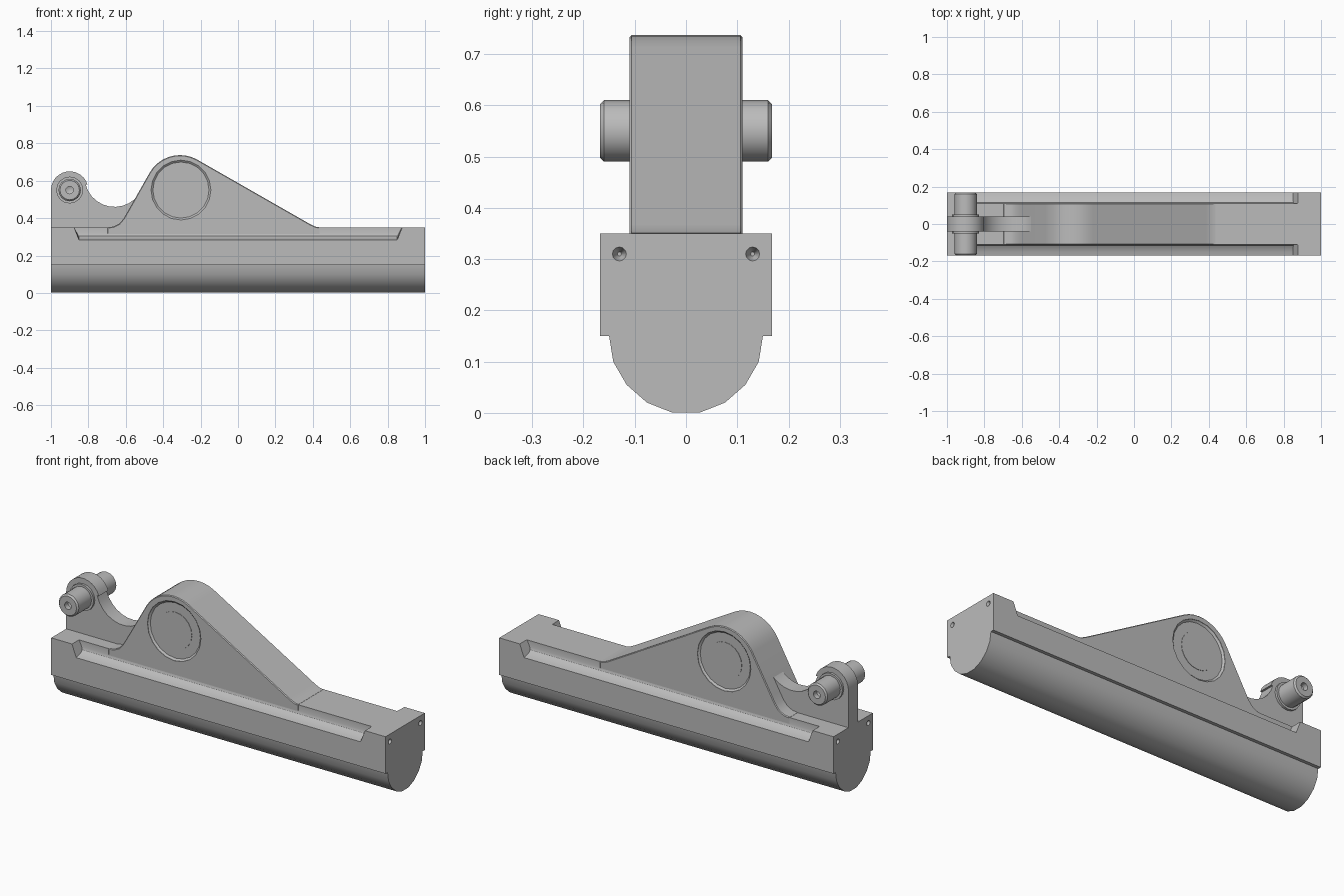
import bpy, bmesh, math
from mathutils import Matrix, Vector

cube = bpy.data.objects.get("Cube")
if cube:
    bpy.data.objects.remove(cube, do_unlink=True)

GREY = (0.5, 0.5, 0.5, 1)
metal = bpy.data.materials.new("plain grey metal")
metal.use_nodes = True
metal.diffuse_color = GREY
for node in metal.node_tree.nodes:
    if node.type == 'BSDF_PRINCIPLED':
        node.inputs["Base Color"].default_value = GREY


def finish(name, bm):
    bmesh.ops.recalc_face_normals(bm, faces=bm.faces[:])
    mesh = bpy.data.meshes.new(name)
    bm.to_mesh(mesh)
    bm.free()
    mesh.materials.append(metal)
    ob = bpy.data.objects.new(name, mesh)
    bpy.context.collection.objects.link(ob)
    return ob


def loft(name, near, far):
    """Solid between two matching outlines."""
    bm = bmesh.new()
    a = [bm.verts.new(p) for p in near]
    b = [bm.verts.new(p) for p in far]
    bm.faces.new(a)
    bm.faces.new(b[::-1])
    for i in range(len(a)):
        j = (i + 1) % len(a)
        bm.faces.new((a[j], a[i], b[i], b[j]))
    return finish(name, bm)


def plate(name, outline, half):
    """Side outline (x, z) given thickness across y."""
    return loft(name, [(x, -half, z) for x, z in outline],
                [(x, half, z) for x, z in outline])


def lathe(name, profile, centre, steps):
    """Spin (radius, y) points about an axis along y."""
    bm = bmesh.new()
    pts = [bm.verts.new((r, y, 0)) for r, y in profile]
    edges = [bm.edges.new(pair) for pair in zip(pts, pts[1:])]
    bmesh.ops.spin(bm, geom=pts + edges, cent=(0, 0, 0), axis=(0, 1, 0),
                   angle=math.tau, steps=steps, use_duplicate=False)
    bmesh.ops.remove_doubles(bm, verts=bm.verts[:], dist=0.0002)
    bmesh.ops.translate(bm, verts=bm.verts[:], vec=centre)
    return finish(name, bm)


def arc(cx, cz, r, start, end, n):
    angles = [math.radians(start + (end - start) * i / n) for i in range(n + 1)]
    return [(cx + r * math.cos(t), cz + r * math.sin(t)) for t in angles]


def apply(ob, mod):
    bpy.context.view_layer.objects.active = ob
    bpy.ops.object.modifier_apply(modifier=mod.name)


def cut(ob, cutter):
    cutter.hide_render = True
    mod = ob.modifiers.new("cut", 'BOOLEAN')
    mod.operation = 'DIFFERENCE'
    mod.solver = 'EXACT'
    mod.object = cutter
    apply(ob, mod)
    bpy.data.objects.remove(cutter, do_unlink=True)


def bevel(ob, width):
    mod = ob.modifiers.new("bevel", 'BEVEL')
    mod.width = width
    mod.limit_method = 'ANGLE'
    mod.angle_limit = math.radians(50)
    apply(ob, mod)


# Long body: square upper block with a rounded keel
half = [(0.168, 0.35), (0.168, 0.15), (0.15, 0.15), (0.142, 0.1),
        (0.116, 0.055), (0.076, 0.02), (0.028, 0.001)]
section = half + [(-y, z) for y, z in reversed(half)]
body = loft("body", [(-1, y, z) for y, z in section], [(1, y, z) for y, z in section])

# Coved shoulders with flared ends, and drilled holes in both body ends
cove = [(0.109, 0.37), (0.109, 0.318), (0.115, 0.304), (0.13, 0.294),
        (0.15, 0.287), (0.18, 0.28), (0.18, 0.37)]
for side in (-1, 1):
    ends = []
    for end in (-1, 1):
        ends.append([(end * (0.85 + 0.5 * max(0, z - 0.3)), side * y, z)
                     for y, z in cove])
    cut(body, loft("cove_cutter", *ends))
    for end in (-1, 1):
        bm = bmesh.new()
        turn = Matrix.Rotation(math.pi / 2, 4, 'Y')
        place = Matrix.Translation(Vector((end, side * 0.13, 0.31)))
        r_low, r_high = (0.004, 0.018) if end > 0 else (0.018, 0.004)
        bmesh.ops.create_cone(bm, cap_ends=True, segments=12, radius1=r_low,
                              radius2=r_high, depth=0.06, matrix=place @ turn)
        # widen the mouth to the finished hole size
        for v in bm.verts:
            if abs(v.co.x) > 1:
                v.co.y += (v.co.y - side * 0.13) * 0.3
                v.co.z += (v.co.z - 0.31) * 0.3
        cut(body, finish("hole_cutter", bm))

# Pivot hump with sloping flanks and filleted feet
outline = [(0.44, 0.3), (0.44, 0.35), (0.415, 0.354), (0.385, 0.368)]
outline += arc(-0.31, 0.55, 0.187, 60, 150, 9)
outline += [(-0.59, 0.435), (-0.612, 0.397), (-0.635, 0.37), (-0.665, 0.355),
            (-0.7, 0.35), (-0.7, 0.3)]
hump = plate("pivot_hump", outline, 0.11)
bevel(hump, 0.004)

# Shallow round socket with a faint raised centre on each side
for side in (-1, 1):
    profile = [(0, 0.102), (0.1, 0.102), (0.1, 0.1), (0.15, 0.1),
               (0.16, 0.108), (0.16, 0.13), (0, 0.13)]
    cut(hump, lathe("socket_cutter", [(r, side * y) for r, y in profile],
                    (-0.305, 0, 0.55), 20))

# Thin lug that sweeps down into the hump
outline = [(-0.45, 0.33), (-1, 0.33)]
outline += arc(-0.9, 0.55, 0.1, 180, 17, 12)
outline += arc(-0.66, 0.62, 0.16, 195, 325, 10)
outline += [(-0.45, 0.54)]
lug = plate("lug", outline, 0.04)

# Cross pin with collar, chamfered ends and centre holes
half = [(0, -0.13), (0.02, -0.14), (0.02, -0.168), (0.052, -0.168),
        (0.06, -0.16), (0.06, -0.052), (0.072, -0.052)]
pin = lathe("cross_pin", half + [(r, -y) for r, y in reversed(half)],
            (-0.9, 0, 0.55), 16)

# Smooth curved faces while keeping crisp edges
bpy.ops.object.select_all(action='DESELECT')
for ob in (body, hump, lug, pin):
    ob.select_set(True)
    bpy.context.view_layer.objects.active = ob
bpy.ops.object.shade_smooth_by_angle(angle=math.radians(32))
